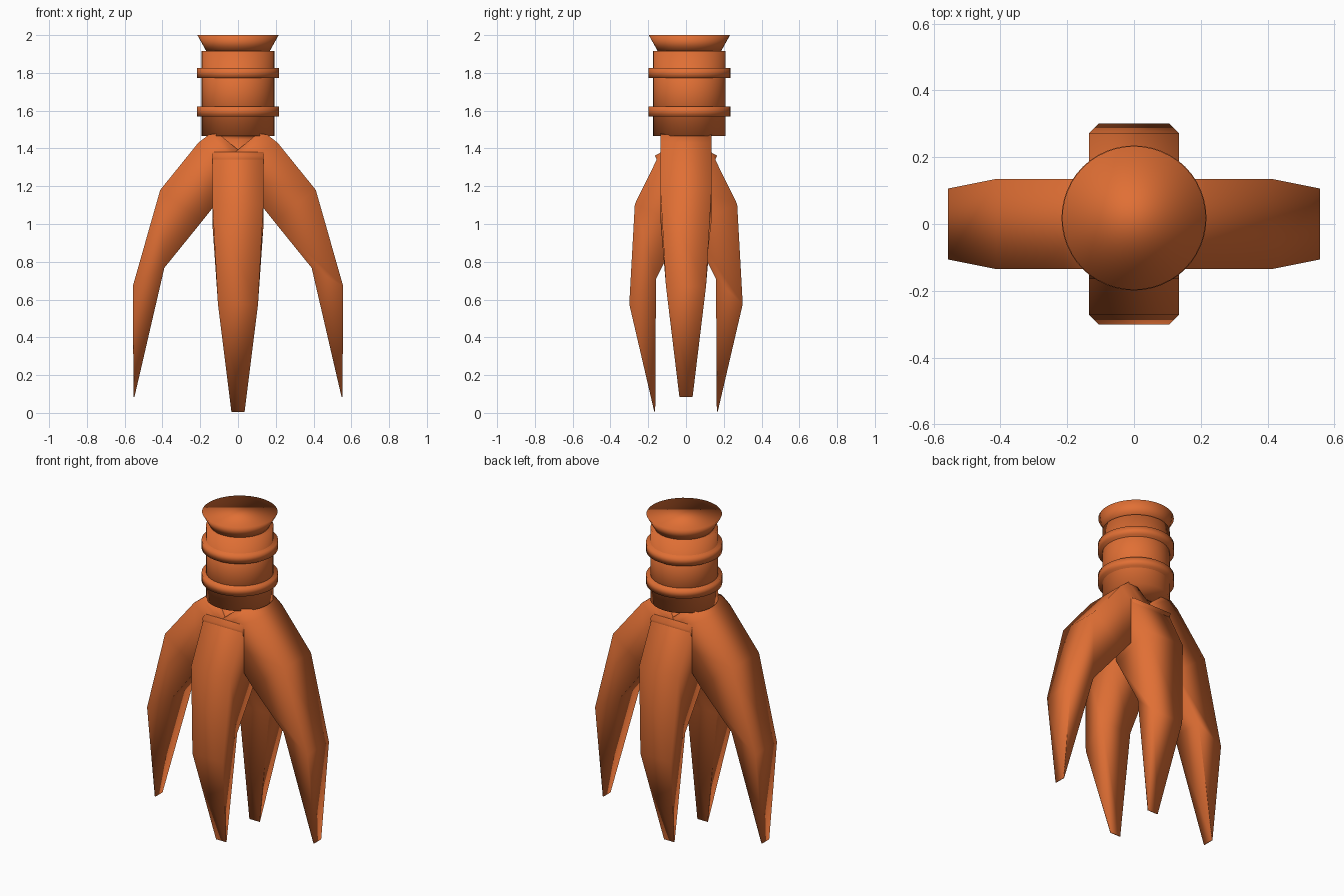
import bpy, bmesh, math
from mathutils import Matrix, Vector

if "Cube" in bpy.data.objects:
    bpy.data.objects.remove(bpy.data.objects["Cube"])

orange = bpy.data.materials.new("burnt_orange")
orange.diffuse_color = (0.75, 0.16, 0.035, 1)
orange.use_nodes = True
orange.node_tree.nodes["Principled BSDF"].inputs["Base Color"].default_value = orange.diffuse_color


def finish(bm, name):
    """Turn a bmesh into a fully smooth shaded object."""
    bmesh.ops.recalc_face_normals(bm, faces=bm.faces)
    me = bpy.data.meshes.new(name)
    bm.to_mesh(me)
    bm.free()
    me.materials.append(orange)
    for p in me.polygons:
        p.use_smooth = True
    ob = bpy.data.objects.new(name, me)
    bpy.context.collection.objects.link(ob)
    return ob


def drum(name, z0, z1, r0, r1):
    """Capped cylinder or cone on the hub axis."""
    bm = bmesh.new()
    bmesh.ops.create_cone(bm, cap_ends=True, segments=48, radius1=r0, radius2=r1,
                          depth=z1 - z0,
                          matrix=Matrix.Translation((0, 0.018, (z0 + z1) / 2)))
    return finish(bm, name)


# Hub: barrel, two collars and a flared cap
drum("hub_barrel", 1.465, 1.915, 0.192, 0.192)
drum("lower_collar", 1.568, 1.622, 0.217, 0.217)
drum("upper_collar", 1.772, 1.826, 0.217, 0.217)
drum("flared_cap", 1.91, 2.0, 0.165, 0.215)

# Claw cross-sections: outer x, outer z, inner x, inner z, half width
SECTIONS = [
    (0.105, 1.48, -0.07, 1.335, 0.135),
    (0.155, 1.473, -0.04, 1.30, 0.135),
    (0.21, 1.43, 0.01, 1.24, 0.135),
    (0.412, 1.18, 0.19, 1.015, 0.135),
    (0.557, 0.67, 0.39, 0.768, 0.106),
    (0.553, 0.085, 0.548, 0.085, 0.035),
]


def claw(name, heading, closed):
    """Lofted finger; a closed one is swung inwards about its upper knee."""
    knee, target = Vector((0.412, 1.18)), Vector((0.271, 1.105))
    c, s = math.cos(math.radians(12.7)), math.sin(math.radians(12.7))

    def place(x, z):
        if not closed:
            return x, z
        dx, dz = x - knee.x, z - knee.y
        return target.x + dx * c + dz * s, target.y - dx * s + dz * c

    bm = bmesh.new()
    rings = []
    for ox, oz, ix, iz, w in SECTIONS:
        (a, az), (b, bz) = place(ox, oz), place(ix, iz)
        rings.append([bm.verts.new(p) for p in
                      ((a, -w, az), (a, w, az), (b, w, bz), (b, -w, bz))])
    for r, q in zip(rings, rings[1:]):
        for i in range(4):
            j = (i + 1) % 4
            bm.faces.new((r[i], r[j], q[j], q[i]))
    bm.faces.new(rings[0])
    bm.faces.new(rings[-1])
    bmesh.ops.rotate(bm, verts=bm.verts, cent=(0, 0, 0),
                     matrix=Matrix.Rotation(math.radians(heading), 3, 'Z'))
    return finish(bm, name)


# Four fingers: the side pair is open wider than the front and back pair
claw("right_claw", 0, False)
claw("back_claw", 90, True)
claw("left_claw", 180, False)
claw("front_claw", 270, True)
